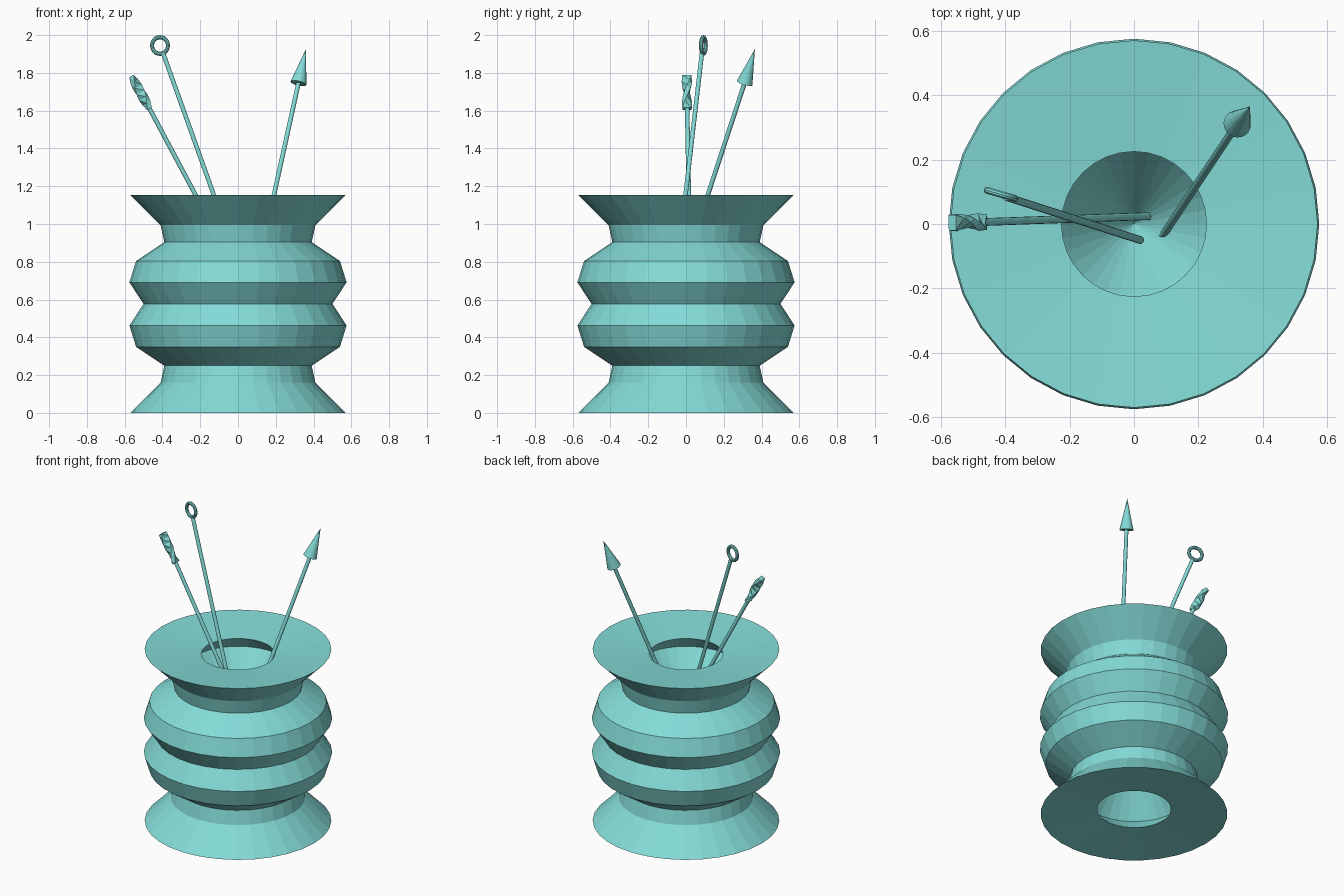
import bpy, bmesh, math
from mathutils import Vector, Matrix

if "Cube" in bpy.data.objects:
    bpy.data.objects.remove(bpy.data.objects["Cube"])

teal = bpy.data.materials.new("teal")
teal.diffuse_color = (0.23, 0.71, 0.68, 1)
teal.use_nodes = True
teal.node_tree.nodes["Principled BSDF"].inputs["Base Color"].default_value = teal.diffuse_color


def finish(bm, name):
    bmesh.ops.recalc_face_normals(bm, faces=bm.faces)
    me = bpy.data.meshes.new(name)
    bm.to_mesh(me)
    bm.free()
    me.materials.append(teal)
    ob = bpy.data.objects.new(name, me)
    bpy.context.collection.objects.link(ob)
    return ob


def loft(bm, rings, cap=True):
    """Skin a list of point rings, with optional end caps."""
    vs = [[bm.verts.new(p) for p in r] for r in rings]
    n = len(vs[0])
    for a, b in zip(vs, vs[1:]):
        for i in range(n):
            j = (i + 1) % n
            bm.faces.new((a[i], a[j], b[j], b[i]))
    if cap:
        bm.faces.new(vs[0][::-1])
        bm.faces.new(vs[-1])


def frame(start, end):
    """Matrix with z along start->end, origin at start."""
    d = end - start
    m = d.to_track_quat('Z', 'Y').to_matrix().to_4x4()
    return Matrix.Translation(start) @ m, d.length


def rod(name, start, end, r1, r2, sides=12):
    m, length = frame(start, end)
    bm = bmesh.new()
    bmesh.ops.create_cone(bm, cap_ends=True, segments=sides, radius1=r1, radius2=r2,
                          depth=length, matrix=m @ Matrix.Translation((0, 0, length / 2)))
    return finish(bm, name)


# Ribbed pot: outer wall plus sunken funnels at both ends, meeting in the middle
profile = [(0, 0.577), (0.32, 0.13), (0.225, 0.033), (0.57, 0), (0.41, 0.16),
           (0.39, 0.25), (0.54, 0.35), (0.575, 0.463), (0.50, 0.577),
           (0.575, 0.691), (0.54, 0.804), (0.39, 0.904), (0.41, 0.994),
           (0.57, 1.154), (0.225, 1.121), (0.32, 1.024), (0, 0.577)]
bm = bmesh.new()
pts = [bm.verts.new((r, 0, z)) for r, z in profile]
edges = [bm.edges.new(p) for p in zip(pts, pts[1:])]
bmesh.ops.spin(bm, geom=pts + edges, axis=(0, 0, 1), cent=(0, 0, 0),
               angle=math.tau, steps=32, use_duplicate=False)
bmesh.ops.remove_doubles(bm, verts=bm.verts, dist=0.0005)
finish(bm, "ribbed_pot")

# Arrow stick
a0, a1, a2 = Vector((.08, -.05, .65)), Vector((.32, .31, 1.745)), Vector((.36, .365, 1.927))
rod("arrow_stick", a0, a1, .012, .012)
rod("arrow_head", a1, a2, .043, 0, 20)

# Ring stick
r0, r1 = Vector((.02, -.05, .74)), Vector((-.396, .084, 1.903))
rod("ring_stick", r0, r1, .012, .012)
centre = Vector((-.413, .092, 1.945))
u, w = Vector((-.96, .28, 0)).normalized(), Vector((0, 0, 1))
nrm = u.cross(w)
rings = []
for i in range(25):
    a = math.tau * i / 24
    out = u * math.cos(a) + w * math.sin(a)
    rings.append([centre + out * (.044 + .011 * math.cos(math.tau * k / 10))
                  + nrm * .011 * math.sin(math.tau * k / 10) for k in range(10)])
bm = bmesh.new()
loft(bm, rings, cap=False)
bmesh.ops.remove_doubles(bm, verts=bm.verts, dist=0.0005)
finish(bm, "ring_top")

# Twisted stick
t0, t1, t2 = Vector((.06, .025, .62)), Vector((-.468, .006, 1.61)), Vector((-.564, .004, 1.783))
rod("twist_stick", t0, t1, .012, .012)
m, length = frame(t1, t2)
rings = []
for i in range(7):
    rot = Matrix.Rotation(math.pi * i / 6, 4, 'Z')
    z = length * i / 6
    rings.append([m @ (Matrix.Translation((0, 0, z)) @ rot @ Vector((x, y, 0)))
                  for x, y in ((-.024, -.013), (.024, -.013), (.024, .013), (-.024, .013))])
bm = bmesh.new()
loft(bm, rings)
bmesh.ops.triangulate(bm, faces=bm.faces)
finish(bm, "twisted_tip")
